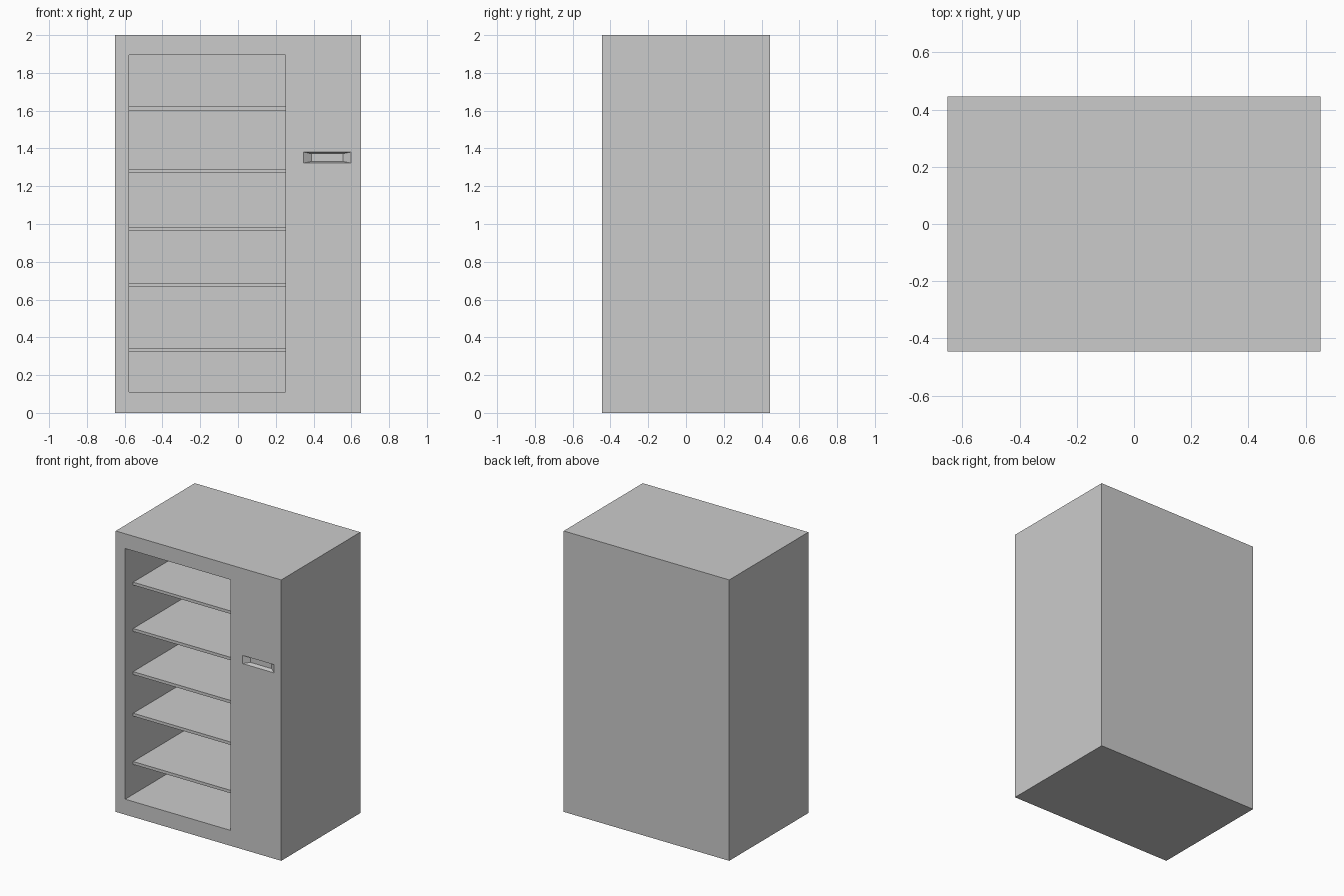
import bpy, bmesh

if "Cube" in bpy.data.objects:
    bpy.data.objects.remove(bpy.data.objects["Cube"])

W, D, H = 0.652, 0.445, 2.0          # half width, half depth, height
X0, X1, Z0, Z1 = -0.577, 0.252, 0.11, 1.895   # shelf opening
BACK = 0.37                          # inner back wall


def add_loft(name, front, back, y0, y1):
    """Block between two xz rectangles at depths y0 and y1."""
    bm = bmesh.new()
    rings = []
    for (a, b, c, d), y in ((front, y0), (back, y1)):
        rings.append([bm.verts.new(p) for p in
                      ((a, y, c), (b, y, c), (b, y, d), (a, y, d))])
    f, k = rings
    bm.faces.new(f)
    bm.faces.new(k[::-1])
    for i in range(4):
        j = (i + 1) % 4
        bm.faces.new((f[j], f[i], k[i], k[j]))
    bmesh.ops.recalc_face_normals(bm, faces=bm.faces)
    me = bpy.data.meshes.new(name)
    bm.to_mesh(me)
    bm.free()
    ob = bpy.data.objects.new(name, me)
    bpy.context.collection.objects.link(ob)
    return ob


def add_box(name, x0, x1, y0, y1, z0, z1):
    r = (x0, x1, z0, z1)
    return add_loft(name, r, r, y0, y1)


def cut(target, cutter):
    mod = target.modifiers.new(cutter.name, 'BOOLEAN')
    mod.operation = 'DIFFERENCE'
    mod.solver = 'EXACT'
    mod.object = cutter
    cutter.hide_render = True
    cutter.hide_set(True)


# Cabinet body
body = add_box("cabinet_body", -W, W, -D, D, 0, H)

# Shelf cavity
cut(body, add_box("cavity_cutter", X0, X1, -D - 0.1, BACK, Z0, Z1))

# Tapered finger pull: outer rectangle at the front face, smaller one inside
outer, inner, depth = (0.347, 0.597, 1.323, 1.381), (0.389, 0.556, 1.331, 1.372), 0.03
over = tuple(2 * o - i for o, i in zip(outer, inner))   # taper continued outward
cut(body, add_loft("pull_cutter", over, inner, -D - depth, -D + depth))

# Shelves, set back from the front
for n, z in enumerate((0.323, 0.667, 0.963, 1.27, 1.6)):
    add_box(f"shelf_{n + 1}", X0, X1, -D + 0.09, BACK, z, z + 0.021)
